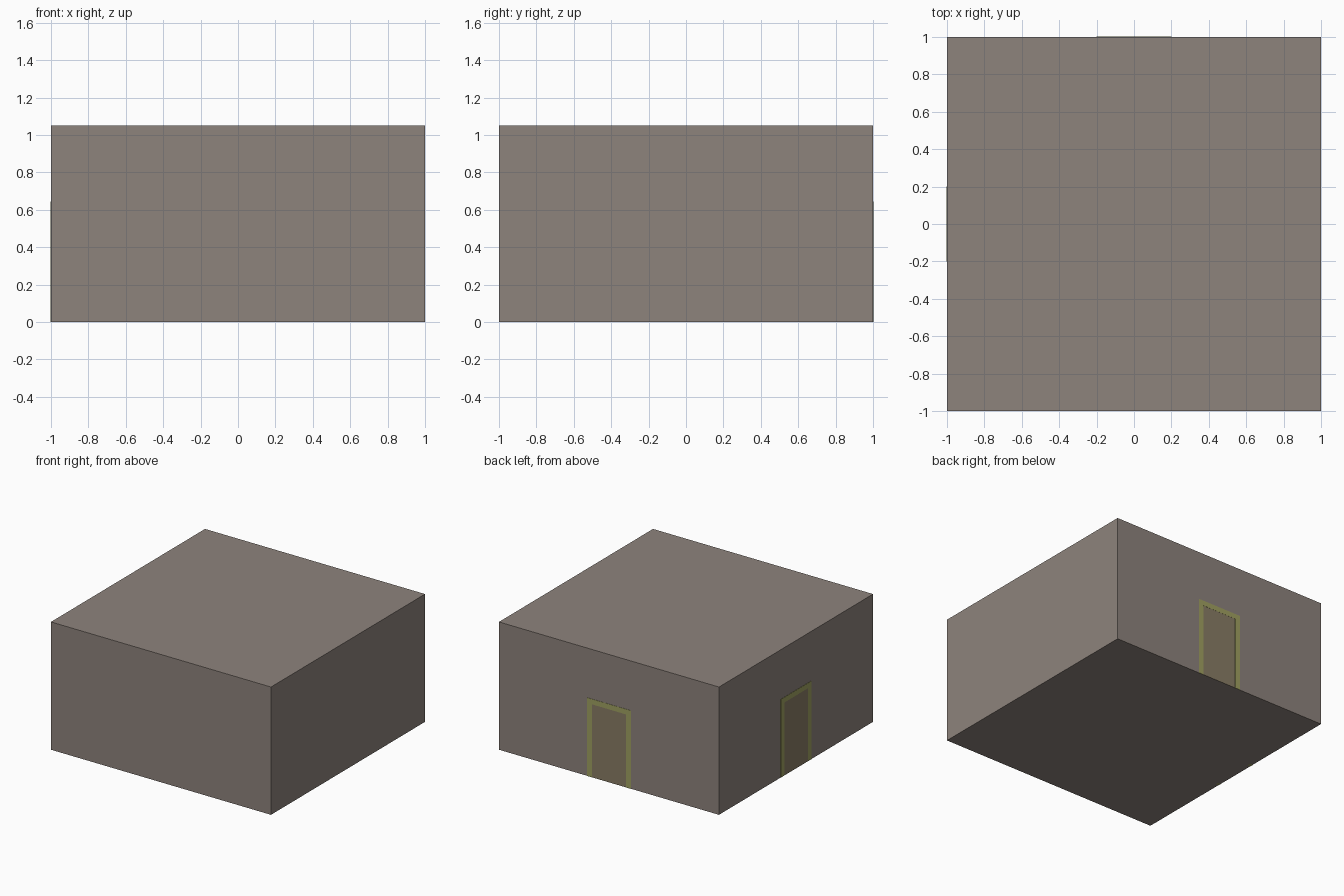
import bpy
from mathutils import Matrix
from math import radians

if "Cube" in bpy.data.objects:
    bpy.data.objects.remove(bpy.data.objects["Cube"])

T = 0.016      # wall thickness
H = 1.05       # room height


def material(name, rgb):
    m = bpy.data.materials.new(name)
    m.diffuse_color = (*rgb, 1)
    m.use_nodes = True
    m.node_tree.nodes["Principled BSDF"].inputs["Base Color"].default_value = m.diffuse_color
    return m


PLASTER = material("plaster", (0.27, 0.228, 0.203))
TRIM = material("trim", (0.35, 0.355, 0.12))
WOOD = material("wood", (0.25, 0.205, 0.13))


def box(name, lo, hi, mat, turn=0):
    """Box between two corners, optionally turned about the room's z axis."""
    bpy.ops.mesh.primitive_cube_add(size=1)
    ob = bpy.context.object
    ob.name = name
    size = [b - a for a, b in zip(lo, hi)]
    mid = [(a + b) / 2 for a, b in zip(lo, hi)]
    ob.data.transform(Matrix.Rotation(radians(turn), 4, 'Z')
                      @ Matrix.Translation(mid)
                      @ Matrix.Diagonal((*size, 1)))
    ob.data.materials.append(mat)
    return ob


# Floor, and a ceiling sitting just inside the front and right walls
box("floor", (-1, -1, 0), (1, 1, T), PLASTER)
box("ceiling", (-1, -1 + T, H - T), (1 - T, 1, H), PLASTER)

# Front and right walls reach full height, back and left stop under the ceiling
box("front_wall", (-1, -1, T), (1, -1 + T, H), PLASTER)
box("right_wall", (1 - T, -1 + T, T), (1, 1, H), PLASTER)
box("back_wall", (-1, 1 - T, T), (1 - T, 1, H - T), PLASTER)
box("left_wall", (-1, -1 + T, T), (-1 + T, 1 - T, H - T), PLASTER)

# Matching doors in the back and left walls
for side, turn in (("back", 0), ("left", 90)):
    y0, y1 = 1 - 1.5 * T, 1.002
    box(side + "_door", (-0.155, y0, 0), (0.155, 1.001, 0.60), WOOD, turn)
    box(side + "_door_lintel", (-0.2, y0, 0.60), (0.2, y1, 0.643), TRIM, turn)
    for s, x in (("a", -0.2), ("b", 0.155)):
        box(side + "_door_jamb_" + s, (x, y0, 0), (x + 0.045, y1, 0.60), TRIM, turn)
